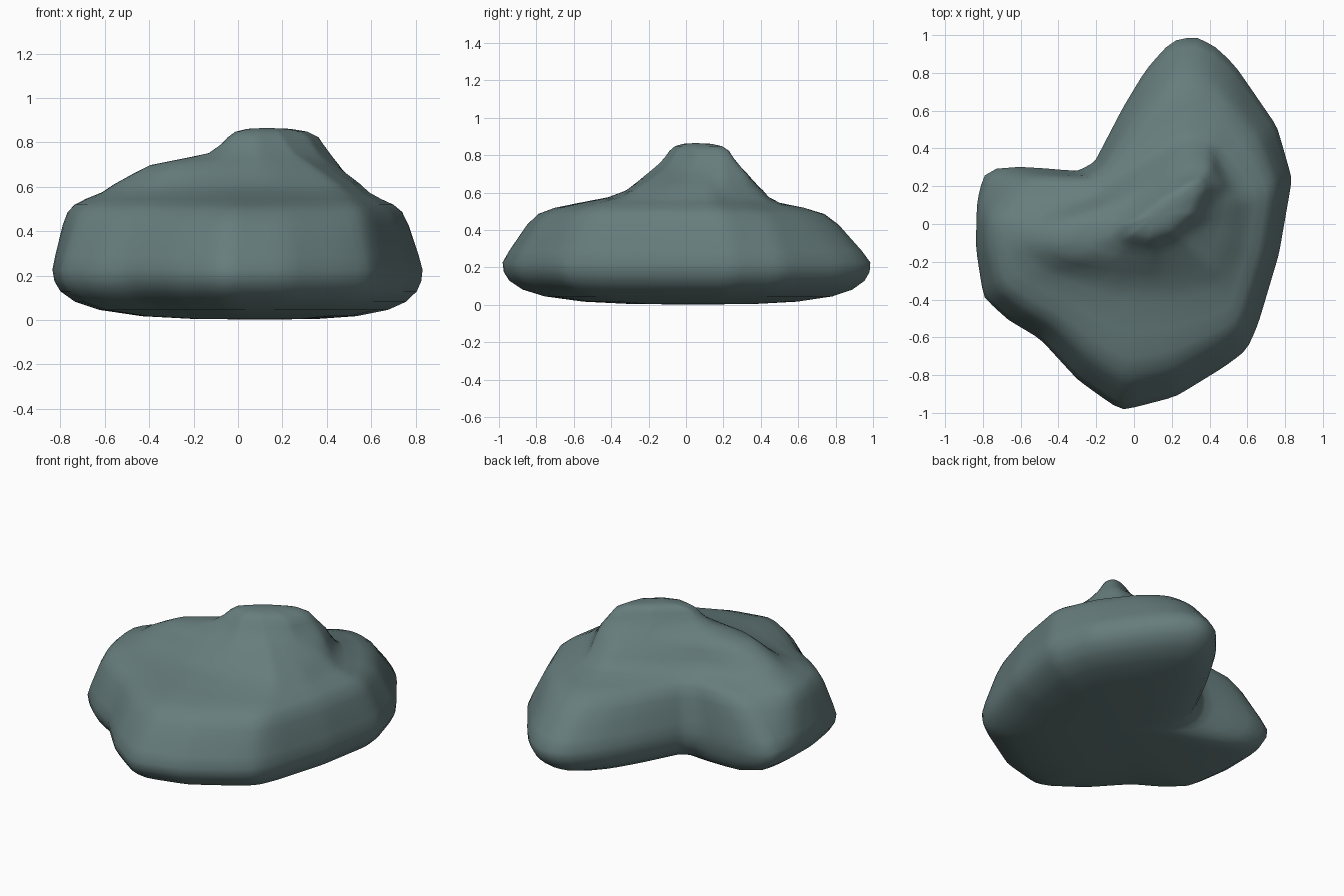
import bpy, bmesh, math
from mathutils import Vector

if "Cube" in bpy.data.objects:
    bpy.data.objects.remove(bpy.data.objects["Cube"])

N = 112                      # points round each contour
C = Vector((0.12, 0.05))     # common centre of the contours

# Contour outlines of the boulder, seen from above
widest = [(.20, .98), (.33, 1.0), (.44, .94), (.54, .84), (.76, .52), (.84, .24),
          (.77, -.16), (.66, -.53), (.60, -.67), (.48, -.76), (.22, -.92), (-.07, -.995),
          (-.30, -.83), (-.50, -.61), (-.67, -.51), (-.80, -.39), (-.84, -.13), (-.835, .13),
          (-.80, .27), (-.72, .31), (-.57, .305), (-.30, .28), (-.21, .33), (-.06, .62), (.06, .82)]
shelf = [(.27, .5), (.4, .47), (.55, .3), (.65, .15), (.6, -.15), (.5, -.46), (.2, -.56),
         (-.05, -.58), (-.42, -.38), (-.62, -.28), (-.69, -.12), (-.69, .06), (-.25, .16), (-.05, .28)]
shoulder = [(.27, .42), (.4, .4), (.56, .12), (.53, -.1), (.45, -.28), (.2, -.32),
            (-.1, -.31), (-.45, -.22), (-.57, -.12), (-.56, 0), (-.2, .12), (0, .25)]
ledge = [(.28, .33), (.4, .33), (.46, .2), (.42, .05), (.33, -.15), (.1, -.21),
         (-.1, -.2), (-.3, -.18), (-.42, -.12), (-.38, -.02), (-.02, .17)]
neck = [(.27, .27), (.38, .29), (.42, .2), (.36, .03), (.25, -.09), (.1, -.15),
        (-.05, -.13), (-.13, -.07), (-.1, .02), (.12, .2)]
crown = [(.27, .22), (.35, .24), (.37, .18), (.32, .05), (.2, -.05), (.08, -.09),
         (-.03, -.07), (-.05, 0), (.14, .15)]


def radii(poly):
    """Distance from the centre to the outline along N directions."""
    pts = [Vector(p) - C for p in poly]
    out = []
    for i in range(N):
        a = 2 * math.pi * i / N
        d = Vector((math.cos(a), math.sin(a)))
        best = 0
        for p, q in zip(pts, pts[1:] + pts[:1]):
            e = q - p
            den = d.x * e.y - d.y * e.x
            if abs(den) < 1e-9:
                continue
            t = (p.x * e.y - p.y * e.x) / den
            s = (p.x * d.y - p.y * d.x) / den
            if t > 0 and -1e-6 <= s <= 1 + 1e-6:
                best = max(best, t)
        out.append(best)
    return out


def mix(a, b, f):
    return [x + (y - x) * f for x, y in zip(a, b)]


def soften(r):
    return [(r[i - 1] + 2 * r[i] + r[(i + 1) % N]) / 4 for i in range(N)]


W = radii(widest)
S, H, L, K, T = (soften(radii(p)) for p in (shelf, shoulder, ledge, neck, crown))


def scaled(r, f):
    return [x * f for x in r]


# Stack of (height, radii) from the underside to the crown
rings = [(.004, scaled(W, .35)), (.015, scaled(W, .58)), (.045, scaled(W, .79)),
         (.08, scaled(W, .895)), (.13, scaled(W, .965)), (.175, scaled(W, .99)), (.225, W),
         (.29, mix(W, S, .1)), (.36, mix(W, S, .22)), (.43, mix(W, S, .33)),
         (.49, mix(W, S, .47)), (.52, mix(W, S, .68)), (.545, S), (.575, mix(S, H, .65)),
         (.61, H), (.66, mix(H, L, .55)), (.70, L), (.725, mix(L, K, .5)), (.75, K),
         (.79, mix(K, T, .6)), (.825, T), (.85, scaled(T, .8)), (.862, scaled(T, .5))]

# Boulder: skin the contours and close both ends
bm = bmesh.new()
loops = []
for z, r in rings:
    loops.append([bm.verts.new((C.x + r[i] * math.cos(2 * math.pi * i / N),
                                C.y + r[i] * math.sin(2 * math.pi * i / N), z))
                  for i in range(N)])
for a, b in zip(loops, loops[1:]):
    for i in range(N):
        j = (i + 1) % N
        bm.faces.new((a[i], a[j], b[j], b[i]))
low = bm.verts.new((C.x, C.y, 0))
high = bm.verts.new((C.x, C.y, .868))
for i in range(N):
    j = (i + 1) % N
    bm.faces.new((low, loops[0][j], loops[0][i]))
    bm.faces.new((high, loops[-1][i], loops[-1][j]))
for f in bm.faces:
    f.smooth = True
bmesh.ops.recalc_face_normals(bm, faces=bm.faces[:])
mesh = bpy.data.meshes.new("boulder")
bm.to_mesh(mesh)
bm.free()
boulder = bpy.data.objects.new("boulder", mesh)
bpy.context.collection.objects.link(boulder)

# Light weathering of the contour edges
sm = boulder.modifiers.new("weathering", 'SMOOTH')
sm.factor = 0.5
sm.iterations = 2

stone = bpy.data.materials.new("grey green stone")
stone.diffuse_color = (.135, .205, .205, 1)
stone.use_nodes = True
stone.node_tree.nodes["Principled BSDF"].inputs["Base Color"].default_value = stone.diffuse_color
mesh.materials.append(stone)
